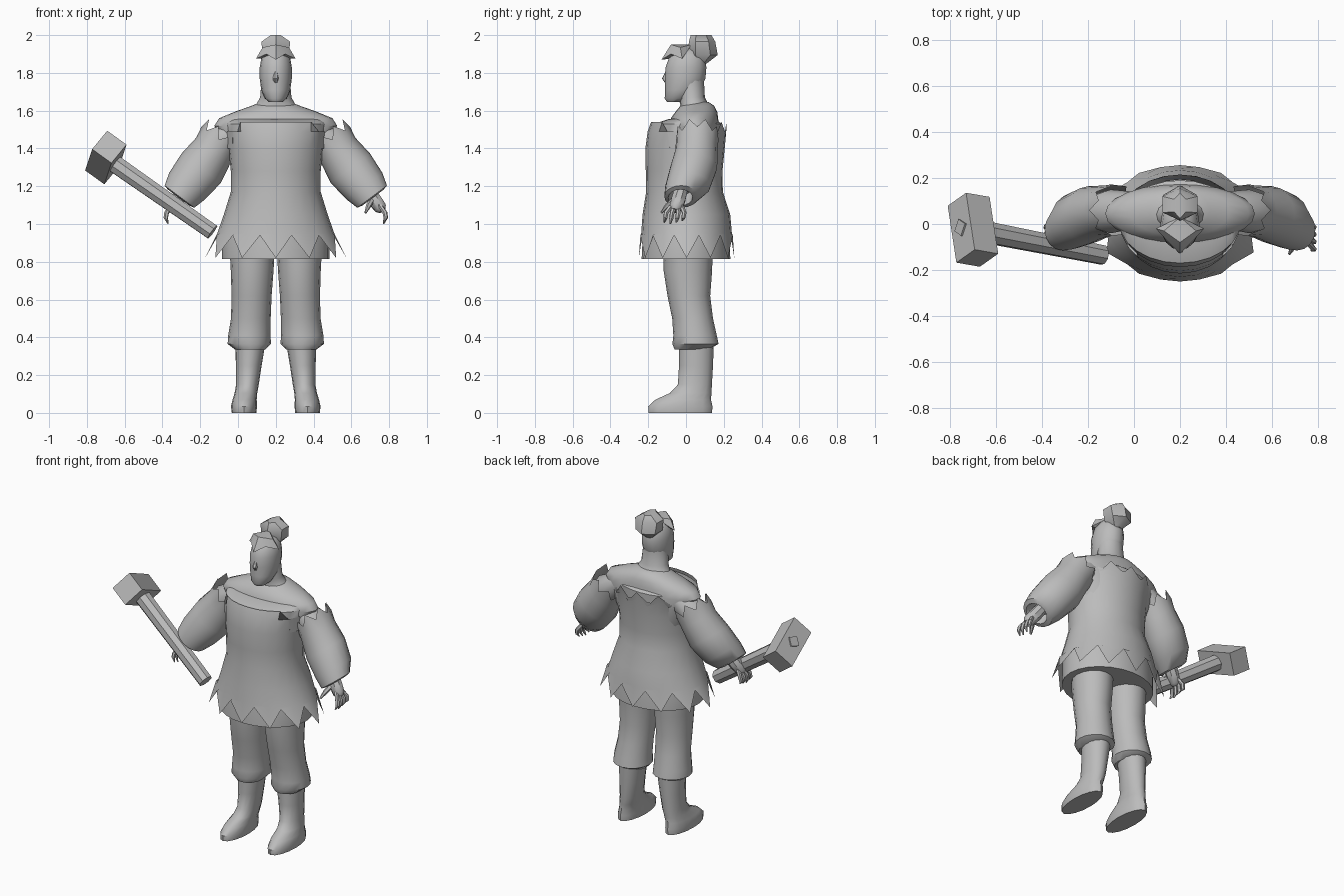
import bpy, bmesh, math
from mathutils import Vector as V

CX = 0.2  # the figure's own centre line
grey = bpy.data.materials.new("light grey")
grey.diffuse_color = (0.5, 0.5, 0.5, 1)


def make(name, verts, faces):
    me = bpy.data.meshes.new(name)
    me.from_pydata([tuple(v) for v in verts], [], faces)
    bm = bmesh.new()
    bm.from_mesh(me)
    bmesh.ops.recalc_face_normals(bm, faces=bm.faces)
    bm.to_mesh(me)
    bm.free()
    me.materials.append(grey)
    ob = bpy.data.objects.new(name, me)
    bpy.context.collection.objects.link(ob)
    return ob


def loft(name, rings, n=16, u=(1, 0, 0), v=(0, 1, 0), cap0=True, cap1=True, edit=None):
    """Skin rings of (x, y, z, radius_u, radius_v); point 0 of each ring faces the front."""
    u, v = V(u), V(v)
    verts, faces = [], []
    for k, (x, y, z, a, b) in enumerate(rings):
        for i in range(n):
            t = 2 * math.pi * i / n - math.pi / 2
            p = V((x, y, z)) + u * a * math.cos(t) + v * b * math.sin(t)
            verts.append(edit(p, k, i) if edit else p)
    for k in range(len(rings) - 1):
        for i in range(n):
            j = (i + 1) % n
            faces.append((k * n + i, k * n + j, k * n + n + j, k * n + n + i))
    if cap0:
        faces.append(tuple(range(n)))
    if cap1:
        faces.append(tuple(range(len(verts) - n, len(verts))))
    return make(name, verts, faces)


def rod(name, pts, n=6):
    """Tapered tube through points (x, y, z, radius)."""
    d = (V(pts[-1][:3]) - V(pts[0][:3])).normalized()
    a = d.cross(V((0.3, 1, 0.1))).normalized()
    return loft(name, [(*p, p[3]) for p in pts], n, a, d.cross(a))


# Head, neck and nose
loft("head", [(CX, -0.06, 1.645, .035, .04), (CX, -0.045, 1.665, .058, .068),
              (CX, -0.018, 1.71, .077, .092), (CX, -0.005, 1.77, .085, .108),
              (CX, 0, 1.83, .085, .108), (CX, 0.005, 1.88, .076, .095),
              (CX, 0.01, 1.915, .05, .065), (CX, 0.01, 1.93, .015, .02)])
loft("neck", [(CX, 0.06, 1.58, .16, .1), (CX, 0.045, 1.63, .105, .075),
              (CX, 0.03, 1.67, .083, .07), (CX, 0.02, 1.76, .075, .075)])
rod("nose", [(CX, -0.1, 1.81, .008), (CX, -0.112, 1.77, .016), (CX, -0.1, 1.745, .01)])

# Top knot and the pointed fringe in front of it
loft("hair_bun", [(CX, 0.08, 1.85, .03, .03), (CX, 0.09, 1.895, .08, .078),
                  (CX, 0.085, 1.965, .088, .07), (CX, 0.08, 2.0, .03, .055)], 6)
fringe = [(0, .03, 1.95), (0, -.08, 1.95), (-.07, -.03, 1.935), (-.105, -.02, 1.875), (-.05, -.08, 1.9),
          (0, -.13, 1.87), (.05, -.08, 1.9), (.105, -.02, 1.875), (.07, -.03, 1.935), (0, -.03, 1.88)]
make("hair_fringe", [(CX + x, y, z) for x, y, z in fringe],
     [(0, 1, 2), (0, 8, 1), (1, 4, 2), (2, 4, 3), (1, 5, 4), (1, 6, 5), (1, 8, 6), (8, 7, 6),
      (0, 2, 3), (0, 7, 8), (0, 3, 9), (0, 9, 7), (3, 4, 9), (4, 5, 9), (5, 6, 9), (6, 7, 9)])

# Shoulders and upper body under the tunic
loft("shoulders", [(CX, 0.03, 1.25, .2, .14), (CX, 0.04, 1.36, .24, .14), (CX, 0.045, 1.45, .285, .135),
                   (CX, 0.045, 1.52, .325, .13), (CX, 0.045, 1.56, .30, .125),
                   (CX, 0.055, 1.595, .215, .11), (CX, 0.06, 1.625, .13, .09),
                   (CX, 0.06, 1.645, .08, .06)], 24)


# Tunic with a ragged hem all round and a ragged upper edge at the back
def ragged(p, k, i):
    odd = i % 2
    side = abs(math.sin(2 * math.pi * i / 24))
    if k == 0:
        if odd:
            p.z = 0.94
            p.x = CX + (p.x - CX) * 0.95
        else:
            p.x += (p.x - CX) * 0.1 * side
    if k == 7:
        back = math.cos(2 * math.pi * i / 24) < -0.2
        if back:
            p.z += -0.075 if odd else 0.0
        elif side > 0.8:
            p.z = 1.4
    return p


loft("tunic", [(CX, 0.003, .82, .34, .253), (CX, 0.003, .95, .31, .24), (CX, 0.002, 1.05, .275, .232),
               (CX, -0.008, 1.17, .238, .203), (CX, -0.01, 1.28, .238, .203),
               (CX, -0.005, 1.4, .25, .21), (CX, 0.005, 1.49, .262, .208),
               (CX, 0.015, 1.54, .265, .2)], 24, cap0=False, cap1=False, edit=ragged)
loft("tunic_collar", [(CX, 0.0, 1.45, .25, .19), (CX, 0.01, 1.53, .265, .18),
                      (CX, 0.03, 1.555, .26, .125)], 24)
loft("underskirt", [(CX, 0, .815, .285, .235), (CX, 0, .95, .285, .228),
                    (CX, 0, 1.1, .24, .205)], 24)

# Limbs, built once for each side
for s, label in ((1, "left"), (-1, "right")):
    def at(dx):
        return CX + s * dx

    # Breeches gathered below the knee
    loft(label + "_trouser_leg", [(at(.135), 0.03, .335, .08, .09), (at(.14), 0.05, .365, .115, .122),
                                  (at(.14), 0.048, .41, .112, .115), (at(.132), 0.035, .5, .105, .108),
                                  (at(.128), 0.015, .62, .106, .113), (at(.125), 0.01, .75, .113, .128),
                                  (at(.125), 0.01, .88, .12, .132)])
    # Boot with a flat sole
    loft(label + "_boot", [(at(.168), -0.03, 0, .065, .168), (at(.168), -0.03, .035, .069, .17),
                           (at(.165), -0.015, .07, .064, .147), (at(.158), 0.025, .105, .06, .11),
                           (at(.15), 0.047, .15, .06, .09), (at(.143), 0.053, .25, .068, .09),
                           (at(.135), 0.055, .37, .08, .092)])

    # Wide sleeve with a torn upper edge
    across, along = V((s * .8, 0, .6)), V((s * .6, 0, -.8))

    def torn(p, k, i):
        return p - along * (.045 if i % 2 else -.01) if k == 0 else p

    loft(label + "_sleeve", [(at(.295), 0.06, 1.455, .115, .112), (at(.33), 0.055, 1.39, .113, .112),
                             (at(.395), 0.04, 1.295, .13, .125), (at(.47), 0.01, 1.2, .118, .12),
                             (at(.51), -0.025, 1.145, .098, .09), (at(.515), -0.03, 1.14, .07, .065),
                             (at(.47), -0.01, 1.19, .05, .05)], 16, across, (0, 1, 0),
         cap0=False, edit=torn)
    loft(label + "_upper_arm", [(at(.2), 0.06, 1.5, .07, .08), (at(.3), 0.055, 1.43, .095, .095),
                                (at(.36), 0.05, 1.35, .08, .08)], 12, across, (0, 1, 0))

    # Hand with curled fingers and thumb
    rod(label + "_palm", [(at(.47), -0.02, 1.2, .035), (at(.52), -0.04, 1.13, .04),
                          (at(.555), -0.055, 1.085, .035), (at(.565), -0.06, 1.07, .02)], 8)
    for f in range(4):
        y, r = -0.105 + f * 0.032, 0.013
        rod(label + "_finger_%d" % (f + 1),
            [(at(.55), -0.075 + f * .016, 1.1, r), (at(.578), y, 1.06, r),
             (at(.583), y - .005, 1.03, r * .9), (at(.57), y - .01, 1.0 + .008 * abs(f - 1), .004)])
    rod(label + "_thumb", [(at(.51), -0.06, 1.13, .016), (at(.49), -0.1, 1.095, .014),
                           (at(.475), -0.13, 1.06, .006)])

# Hammer: box head on a slanted handle
c = V((-0.70, -0.025, 1.352))
d = V((.803, -.14, -.576)).normalized()
a = V((.075, .057, .1))
a = (a - d * a.dot(d)).normalized()
l = d.cross(a)
box = [c + d * .0635 * i + a * .069 * j + l * .137 * k
       for i in (-1, 1) for j in (-1, 1) for k in (-1, 1)]
make("hammer_head", box, [(0, 1, 3, 2), (4, 5, 7, 6), (0, 1, 5, 4), (2, 3, 7, 6), (0, 2, 6, 4), (1, 3, 7, 5)])
end = V((-0.135, -0.135, 0.957))
loft("hammer_handle", [(*(c + d * .02), .05, .05), (*end, .044, .044)], 8, a, l)
loft("hammer_handle_tip", [(*(c - d * .04), .04, .04), (*(c - d * .072), .04, .04)], 4, a, l)

# Soft shading with crisp edges
for ob in bpy.context.collection.objects:
    ob.select_set(True)
    bpy.context.view_layer.objects.active = ob
bpy.ops.object.shade_smooth_by_angle(angle=math.radians(40))
